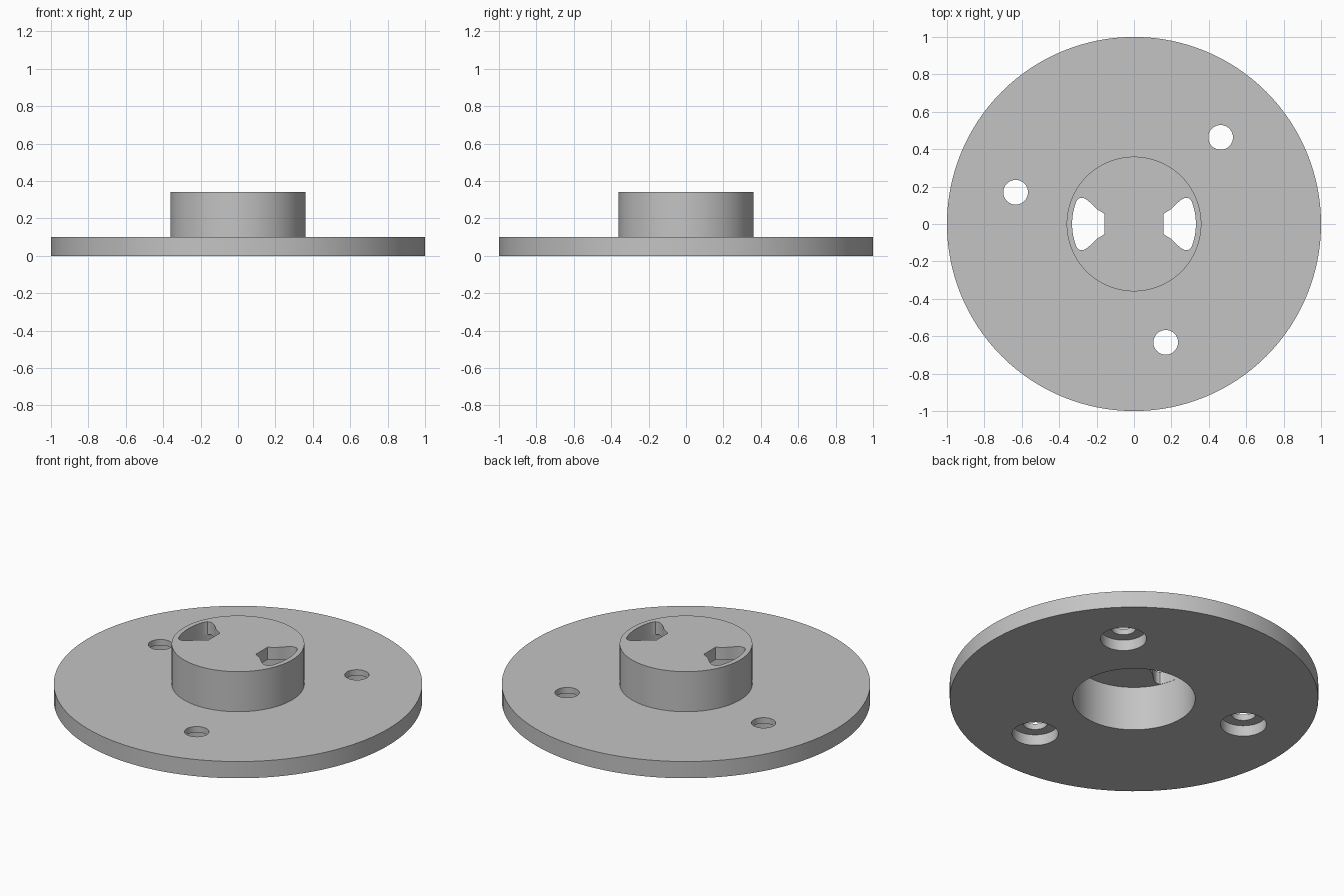
import bpy, bmesh, math
from mathutils import Matrix, Vector

cube = bpy.data.objects.get("Cube")
if cube:
    bpy.data.objects.remove(cube)

FLANGE_R, FLANGE_H = 1.0, 0.10
HUB_R, HUB_H = 0.36, 0.34
BORE_R, BORE_H = 0.332, 0.265

grey = bpy.data.materials.new("plain_grey")
grey.use_nodes = True
colour = (0.55, 0.55, 0.55, 1)
grey.diffuse_color = colour
grey.node_tree.nodes["Principled BSDF"].inputs["Base Color"].default_value = colour


def make_object(name, bm):
    bmesh.ops.recalc_face_normals(bm, faces=bm.faces)
    mesh = bpy.data.meshes.new(name)
    bm.to_mesh(mesh)
    bm.free()
    mesh.materials.append(grey)
    obj = bpy.data.objects.new(name, mesh)
    bpy.context.collection.objects.link(obj)
    return obj


def lathe(name, profile, steps):
    """Turn an (r, z) profile that starts and ends on the axis."""
    bm = bmesh.new()
    verts = [bm.verts.new((r, 0, z)) for r, z in profile]
    edges = [bm.edges.new(pair) for pair in zip(verts, verts[1:])]
    bmesh.ops.spin(bm, geom=verts + edges, cent=(0, 0, 0), axis=(0, 0, 1),
                   angle=math.tau, steps=steps, use_duplicate=False)
    bmesh.ops.remove_doubles(bm, verts=bm.verts, dist=1e-5)
    return make_object(name, bm)


def prism(name, outline, z0, z1):
    bm = bmesh.new()
    face = bm.faces.new([bm.verts.new((x, y, z0)) for x, y in outline])
    top = bmesh.ops.extrude_face_region(bm, geom=[face])["geom"]
    bmesh.ops.translate(bm, vec=(0, 0, z1 - z0),
                        verts=[v for v in top if isinstance(v, bmesh.types.BMVert)])
    return make_object(name, bm)


# Flange and hollow hub, turned in one piece
body = lathe("flange_and_hub", [
    (0, BORE_H), (BORE_R, BORE_H), (BORE_R, 0), (FLANGE_R, 0),
    (FLANGE_R, FLANGE_H), (HUB_R, FLANGE_H), (HUB_R, HUB_H), (0, HUB_H)], 128)

cutters = []

# Three counterbored screw holes
for degrees in (45, 165, 285):
    hole = lathe("screw_hole_cutter", [
        (0, -0.05), (0.125, -0.05), (0.125, 0.065), (0.066, 0.065),
        (0.066, 0.15), (0, 0.15)], 48)
    a = math.radians(degrees)
    hole.data.transform(Matrix.Translation(
        Vector((math.cos(a), math.sin(a), 0)) * 0.655))
    cutters.append(hole)

# Two flared slots through the hub top, outer edge following the bore
flank = [(0.158, 0.055), (0.20, 0.08), (0.235, 0.115), (0.252, 0.129),
         (0.267, 0.138), (0.283, 0.14), (0.297, 0.136)]
rim = [((BORE_R - 0.001) * math.cos(a), (BORE_R - 0.001) * math.sin(a))
       for a in (math.radians(21.5 * (1 - i / 8)) for i in range(17))]
half_turn = flank + rim + [(x, -y) for x, y in reversed(flank)]
for side in (1, -1):
    outline = [(side * x, y) for x, y in half_turn]
    cutters.append(prism("slot_cutter", outline, BORE_H - 0.05, HUB_H + 0.05))

# Cut everything, bake the result and drop the cutters
for cutter in cutters:
    cutter.hide_render = True
    cut = body.modifiers.new("cut", 'BOOLEAN')
    cut.operation = 'DIFFERENCE'
    cut.solver = 'EXACT'
    cut.object = cutter
bpy.context.view_layer.update()
baked = bpy.data.meshes.new_from_object(
    body.evaluated_get(bpy.context.evaluated_depsgraph_get()))
body.modifiers.clear()
body.data = baked
baked.materials.clear()
baked.materials.append(grey)
for cutter in cutters:
    bpy.data.objects.remove(cutter)

bpy.ops.object.select_all(action='DESELECT')
body.select_set(True)
bpy.context.view_layer.objects.active = body
bpy.ops.object.shade_smooth_by_angle(angle=math.radians(30))
